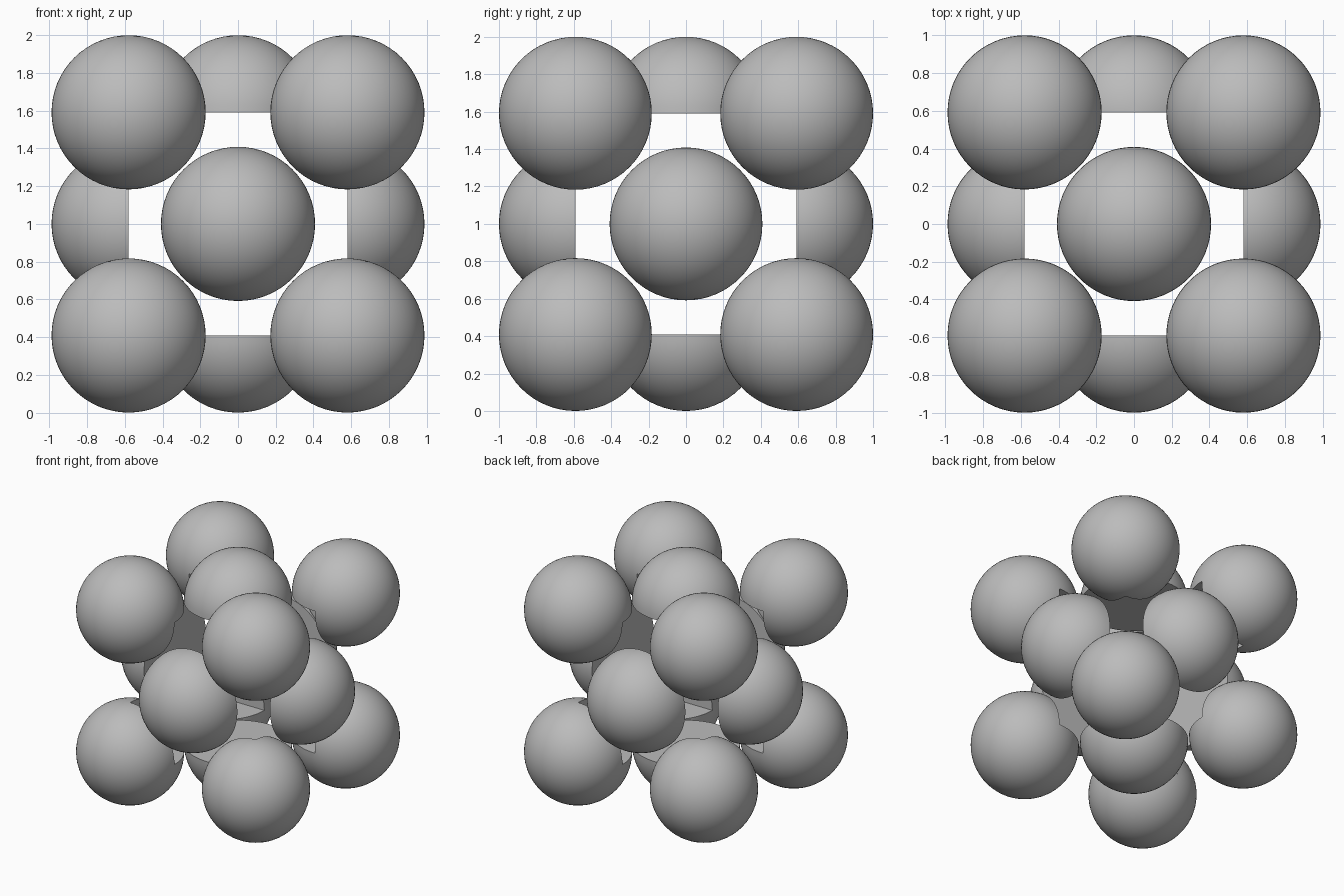
import bpy, bmesh
from mathutils import Vector
from itertools import product

if "Cube" in bpy.data.objects:
    bpy.data.objects.remove(bpy.data.objects["Cube"])

RADIUS = 0.4085
HALF = Vector((0.58, 0.5915, 0.5915))   # half size of the empty box inside
MIDDLE = Vector((0, 0, 1.0))

grey = bpy.data.materials.new("grey")
grey.diffuse_color = (0.5, 0.5, 0.5, 1)
grey.use_nodes = True
grey.node_tree.nodes["Principled BSDF"].inputs["Base Color"].default_value = grey.diffuse_color


def cut_ball(name, side):
    """Ball on a box corner or face, with the part inside the box cut away."""
    bm = bmesh.new()
    bmesh.ops.create_uvsphere(bm, u_segments=64, v_segments=32, radius=RADIUS)
    inner = [f for f in bm.faces
             if all(s == 0 or f.calc_center_median()[i] * s < 0
                    for i, s in enumerate(side))]
    bmesh.ops.delete(bm, geom=inner, context='FACES')
    # flat caps: fan from the ball centre to every open edge
    centre = bm.verts.new((0, 0, 0))
    for e in [e for e in bm.edges if e.is_boundary]:
        bm.faces.new((*e.verts, centre))
    bmesh.ops.recalc_face_normals(bm, faces=bm.faces)
    mesh = bpy.data.meshes.new(name)
    bm.to_mesh(mesh)
    bm.free()
    mesh.materials.append(grey)
    ob = bpy.data.objects.new(name, mesh)
    ob.location = MIDDLE + HALF * Vector(side)
    bpy.context.collection.objects.link(ob)
    bpy.ops.object.select_all(action='DESELECT')
    ob.select_set(True)
    bpy.context.view_layer.objects.active = ob
    bpy.ops.object.shade_smooth_by_angle(angle=0.6)


# eight corner balls missing one octant, six half balls on the faces
for side in product((-1, 0, 1), repeat=3):
    count = sum(map(abs, side))
    if count == 3:
        cut_ball("corner_ball", side)
    elif count == 1:
        cut_ball("face_half_ball", side)
